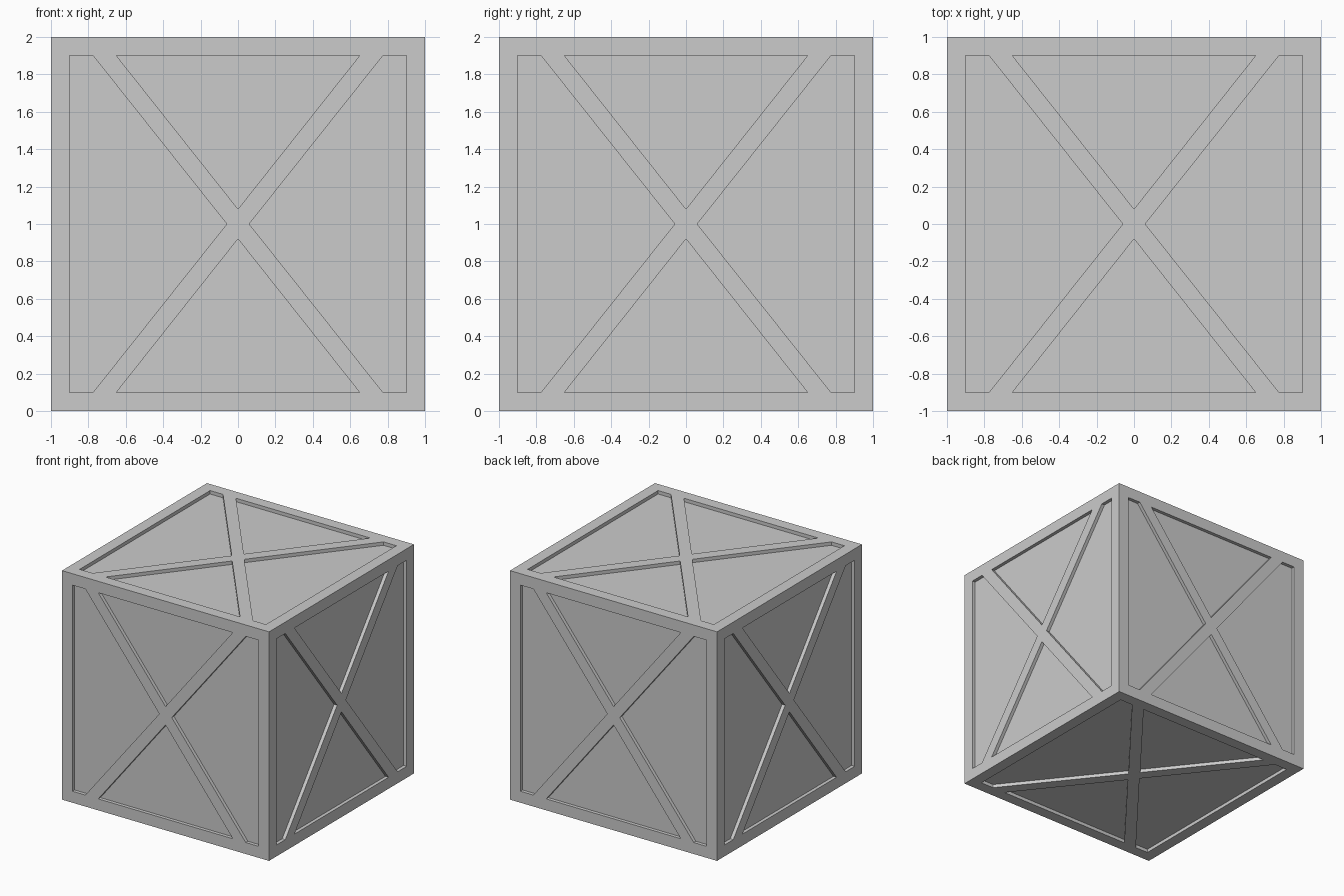
import bpy, bmesh
from math import pi
from mathutils import Matrix

if "Cube" in bpy.data.objects:
    bpy.data.objects.remove(bpy.data.objects["Cube"])

DEPTH = 0.03          # panel recess
R, OUT, IN = 0.9, 0.775, 0.65   # frame inner edge, brace ends
CX, CY = 0.06, 0.08   # half size of brace crossing

bm = bmesh.new()


def add_side(mat):
    """One crate side: flush frame and cross brace, with four sunken panels."""
    def face(pts):
        bm.faces.new([bm.verts.new(mat @ Matrix.Translation(p).translation) for p in pts])

    def flat(pts, z=1.0):
        face([(x, y, z) for x, y in pts])

    def panel(pts):
        flat(pts, 1 - DEPTH)
        for (ax, ay), (bx, by) in zip(pts, pts[1:] + pts[:1]):
            face([(ax, ay, 1), (bx, by, 1), (bx, by, 1 - DEPTH), (ax, ay, 1 - DEPTH)])

    for s in (-1, 1):
        # side stile and top/bottom rail
        flat([(s, 1), (s, -1), (s * R, -R), (s * R, R)])
        flat([(-1, s), (1, s), (IN, s * R), (-IN, s * R)])
        # side panel and top/bottom panel
        panel([(s * R, R), (s * OUT, R), (s * CX, 0), (s * OUT, -R), (s * R, -R)])
        panel([(-IN, s * R), (IN, s * R), (0, s * CY)])
        # corner pieces and brace arms
        for t in (-1, 1):
            flat([(s, t), (s * R, t * R), (s * OUT, t * R), (s * IN, t * R)])
            flat([(s * OUT, t * R), (s * CX, 0), (0, t * CY), (s * IN, t * R)])
    # brace crossing
    flat([(CX, 0), (0, CY), (-CX, 0), (0, -CY)])


# top, bottom, then four walls
lift = Matrix.Translation((0, 0, 1))
add_side(lift)
add_side(lift @ Matrix.Rotation(pi, 4, 'X'))
for k in range(4):
    add_side(lift @ Matrix.Rotation(k * pi / 2, 4, 'Z') @ Matrix.Rotation(pi / 2, 4, 'X'))

bmesh.ops.remove_doubles(bm, verts=bm.verts[:], dist=1e-4)
bmesh.ops.recalc_face_normals(bm, faces=bm.faces[:])

mesh = bpy.data.meshes.new("crate")
bm.to_mesh(mesh)
bm.free()
bpy.context.collection.objects.link(bpy.data.objects.new("crate", mesh))
